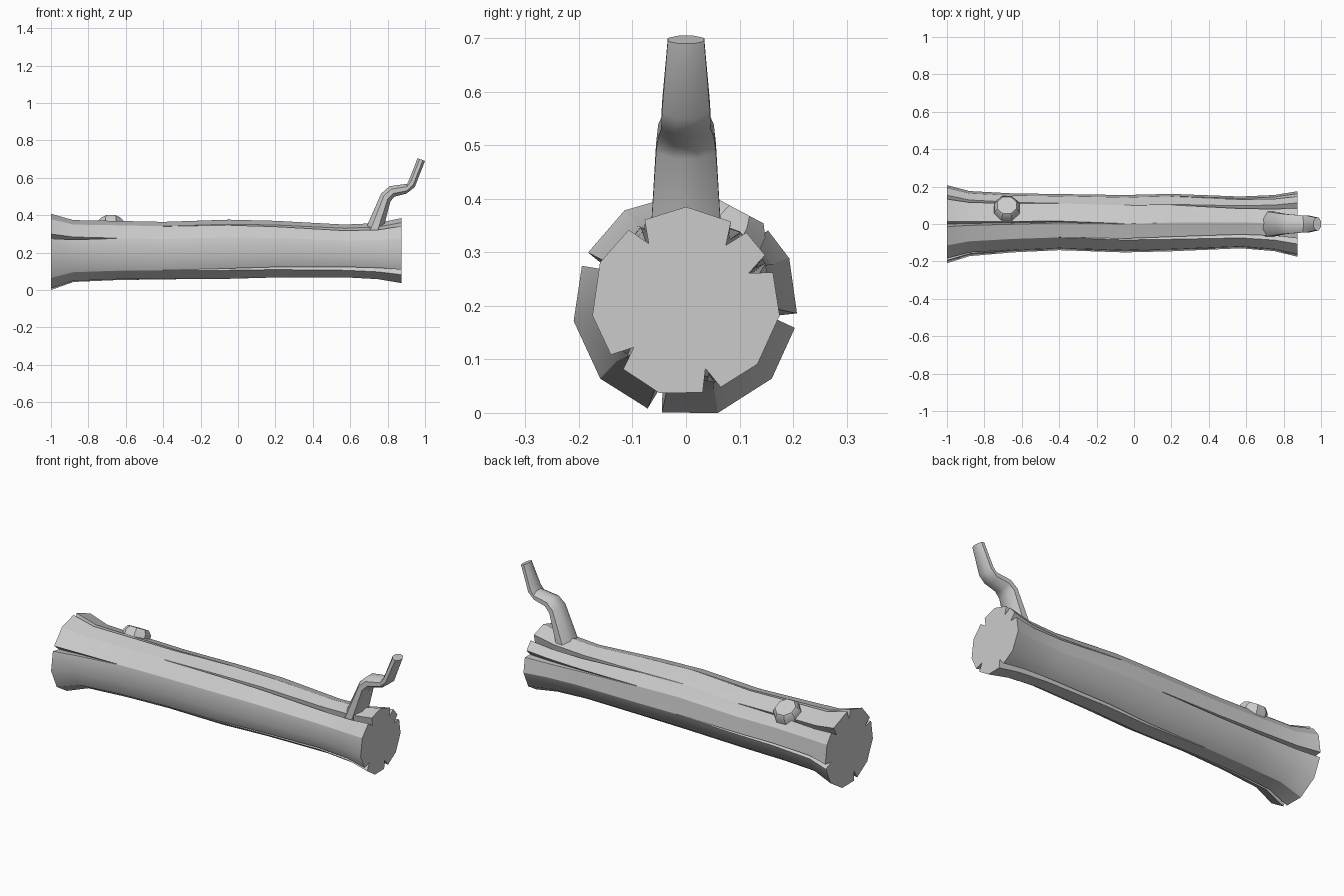
import bpy, bmesh
from math import sin, cos, tan, pi, radians
from mathutils import Vector

if "Cube" in bpy.data.objects:
    bpy.data.objects.remove(bpy.data.objects["Cube"])


def make(name, rings):
    """Skin a list of closed rings and cap both ends."""
    bm = bmesh.new()
    vs = [[bm.verts.new(p) for p in r] for r in rings]
    n = len(vs[0])
    for a, b in zip(vs, vs[1:]):
        for i in range(n):
            j = (i + 1) % n
            bm.faces.new((a[i], a[j], b[j], b[i]))
    bm.faces.new(vs[0])
    bm.faces.new(vs[-1])
    bmesh.ops.recalc_face_normals(bm, faces=bm.faces)
    me = bpy.data.meshes.new(name)
    bm.to_mesh(me)
    bm.free()
    ob = bpy.data.objects.new(name, me)
    bpy.context.collection.objects.link(ob)
    bpy.ops.object.select_all(action='DESELECT')
    ob.select_set(True)
    bpy.context.view_layer.objects.active = ob
    bpy.ops.object.shade_smooth_by_angle(angle=radians(35))
    return ob


# Trunk: 11-sided log with bark splits at most corners
# stations: x, z bottom, z top, y min, y max
STATIONS = [(-1, .0, .412, -.21, .21), (-.88, .043, .377, -.172, .178),
            (-.65, .053, .372, -.152, .165), (-.4, .057, .366, -.14, .161),
            (-.05, .06, .376, -.152, .155), (.2, .067, .37, -.146, .161),
            (.57, .068, .35, -.13, .147), (.75, .058, .358, -.145, .155),
            (.875, .037, .385, -.175, .175)]
# corner index: (left split length, right split length)
SPLITS = {0: (.95, 0), 1: (0, 1.1), 2: (.32, 0), 4: (0, 1.25), 5: (1.0, 0),
          6: (0, 1.2), 8: (.9, 0), 9: (0, .45), 10: (.45, .7)}
N = 11
rings = []
for x, zb, zt, y0, y1 in STATIONS:
    rz = (zt - zb) / (1 + cos(pi / N))
    zc, ry, yc = zt - rz, (y1 - y0) / 1.98, (y0 + y1) / 2
    ring = []
    for k in range(N):
        a = pi / 2 + 2 * pi * k / N
        left, right = SPLITS.get(k, (0, 0))
        tl = max(0, 1 - (x + 1) / left) ** .8 if left else 0
        tr = max(0, 1 - (.875 - x) / right) ** .8 if right else 0
        if k == 10:
            a += radians(-11 + 4.5 * (x + 1))
        if not left and not right:
            ring.append((x, yc + ry * cos(a), zc + rz * sin(a)))
            continue
        w = radians(.4 + 3.4 * tl + 5.5 * tr)
        depth = .27 * max(tl, tr)
        side = 1 - w * tan(pi / N)
        for d, r in ((-w, side), (0, 1 - depth), (w, side)):
            ring.append((x, yc + r * ry * cos(a + d), zc + r * rz * sin(a + d)))
    rings.append(ring)
make("log_trunk", rings)

# Branch: crooked octagonal stub, rings given by left/right points and half width
BRANCH = [(.67, .30, .77, .30, .068), (.765, .515, .815, .475, .056),
          (.81, .555, .838, .50, .052), (.905, .568, .90, .515, .046),
          (.915, .59, .945, .55, .045), (.96, .705, 1.0, .69, .034)]
rings = []
for xl, zl, xr, zr, hw in BRANCH:
    c = Vector(((xl + xr) / 2, 0, (zl + zr) / 2))
    u = Vector(((xr - xl) / 2, 0, (zr - zl) / 2))
    v = Vector((0, hw, 0))
    rings.append([c + (u * cos(t) + v * sin(t)) / cos(pi / 8) for t in
                  [pi / 8 + i * pi / 4 for i in range(8)]])
make("branch", rings)

# Knot: short tapered octagonal stump of a cut limb
axis = Vector((0, sin(radians(28)), cos(radians(28))))
across = Vector((1, 0, 0))
other = axis.cross(across)
top = Vector((-.68, .1, .378))
make("knot", [[top - axis * h + (across * cos(t) + other * sin(t)) * r
               for t in [pi / 8 + i * pi / 4 for i in range(8)]]
              for h, r in ((.08, .075), (.022, .072), (0, .055))])
